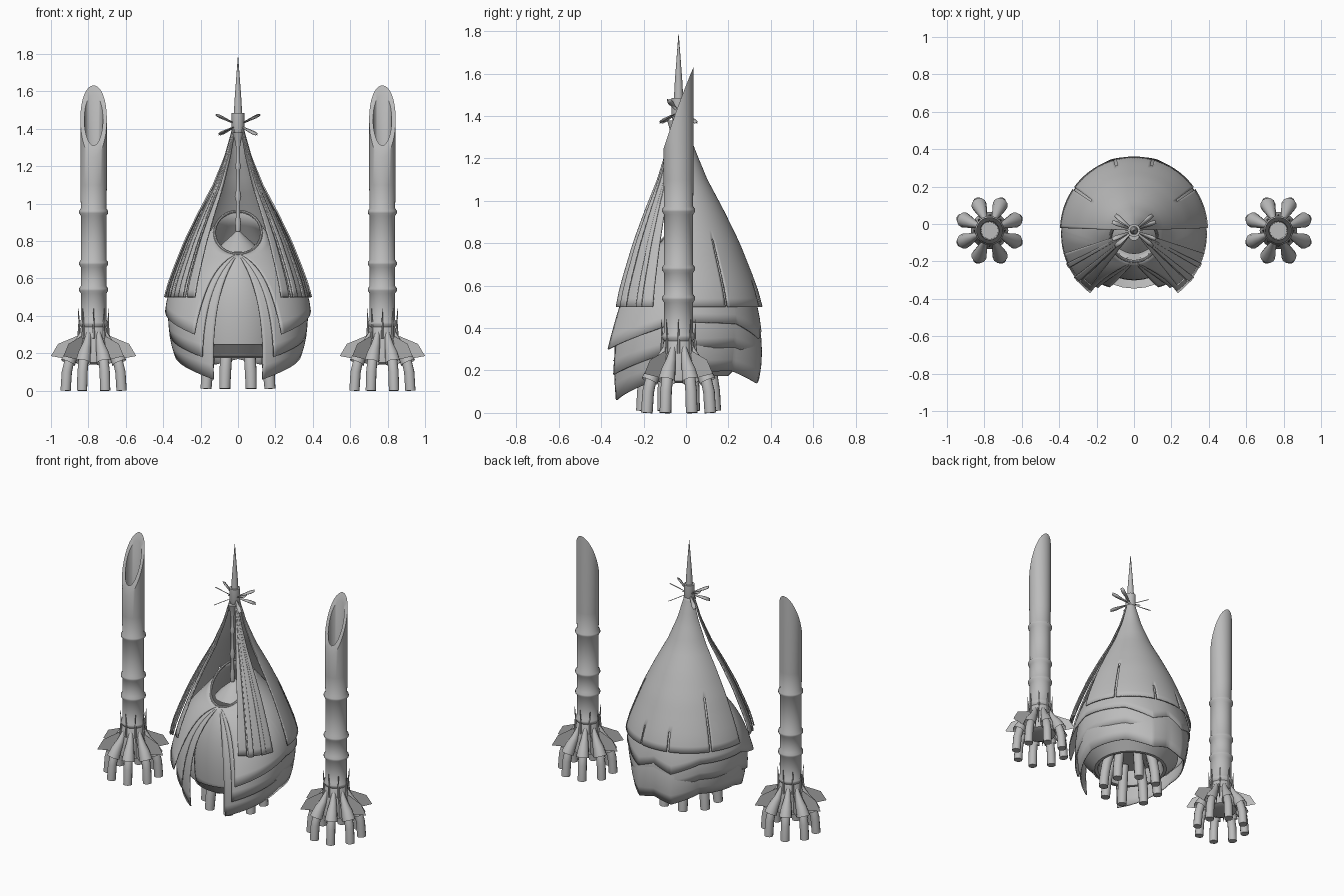
import bpy, bmesh, math
from mathutils import Vector

if "Cube" in bpy.data.objects:
    bpy.data.objects.remove(bpy.data.objects["Cube"])

AX = -0.035  # y of the shared vertical axis
grey = bpy.data.materials.new("stone_grey")
grey.diffuse_color = (0.5, 0.5, 0.5, 1)
grey.use_nodes = True
grey.node_tree.nodes["Principled BSDF"].inputs["Base Color"].default_value = grey.diffuse_color


def loft(name, rows, closed=True, caps=(False, False), solid=0.0, angle=40):
    """Skin a list of equally long point rows."""
    bm = bmesh.new()
    vs = [[bm.verts.new(p) for p in r] for r in rows]
    n = len(rows[0])
    for a, b in zip(vs, vs[1:]):
        for i in range(n if closed else n - 1):
            j = (i + 1) % n
            bm.faces.new((a[i], a[j], b[j], b[i]))
    if caps[0]:
        bm.faces.new(vs[0])
    if caps[1]:
        bm.faces.new(vs[-1])
    bmesh.ops.remove_doubles(bm, verts=bm.verts, dist=1e-5)
    bmesh.ops.recalc_face_normals(bm, faces=bm.faces)
    me = bpy.data.meshes.new(name)
    bm.to_mesh(me)
    bm.free()
    me.materials.append(grey)
    me.shade_smooth()
    me.set_sharp_from_angle(angle=math.radians(angle))
    ob = bpy.data.objects.new(name, me)
    bpy.context.collection.objects.link(ob)
    if solid:
        m = ob.modifiers.new("thickness", 'SOLIDIFY')
        m.thickness = solid
        m.offset = 0
    return ob


def polar(r, deg, z, cx=0.0):
    """Point around the axis; 0 degrees is the front, 90 is +x."""
    a = math.radians(deg)
    return Vector((cx + r * math.sin(a), AX - r * math.cos(a), z))


def tube(name, pts, radii, n=12, caps=(True, True)):
    rows = []
    for i, p in enumerate(pts):
        d = (pts[min(i + 1, len(pts) - 1)] - pts[max(i - 1, 0)]).normalized()
        u = d.cross(Vector((0.31, 0.95, 0.05))).normalized()
        v = d.cross(u)
        rows.append([p + radii[i] * (u * math.cos(2 * math.pi * k / n) + v * math.sin(2 * math.pi * k / n))
                     for k in range(n)])
    return loft(name, rows, True, caps)


def turned(name, profile, cx=0.0, n=32):
    return loft(name, [[polar(r, 360 * k / n, z, cx) for k in range(n)] for r, z in profile])


def interp(knots, x):
    for (x0, *a), (x1, *b) in zip(knots, knots[1:]):
        if x <= x1:
            t = max(0, (x - x0) / (x1 - x0))
            return [p + (q - p) * t for p, q in zip(a, b)]
    return list(knots[-1][1:])


# ---------- side columns ----------
def column(cx):
    n = 32

    def cut(r):  # slanted, slightly hollow mouth
        row = []
        for k in range(n):
            p = polar(r, 360 * k / n, 0, cx)
            t = (p.y - AX + 0.07) / 0.14
            p.z = 1.25 + 0.38 * t + 0.05 * t * (1 - t)
            row.append(p)
        return row
    prof = [(0.075, 0.14), (0.1, 0.15), (0.1, 0.2), (0.08, 0.28), (0.072, 0.33)]
    for z in (0.36, 0.54, 0.68, 0.955):
        prof += [(0.068, z - 0.02), (0.078, z - 0.006), (0.078, z + 0.006), (0.068, z + 0.02)]
    prof += [(0.071, 1.1)]
    rows = [[polar(r, 360 * k / n, z, cx) for k in range(n)] for r, z in prof]
    rows += [cut(0.071), cut(0.05), [polar(0.045, 360 * k / n, 1.12, cx) for k in range(n)]]
    loft("column", rows, True, (True, True))
    for k in range(8):
        a = 22.5 + 45 * k
        P = lambda r, z, d=0: polar(r, a + d, z, cx)
        # hoods over the root legs
        tube("root_hood", [P(0.065, 0.31), P(0.095, 0.245), P(0.125, 0.2), P(0.148, 0.15)],
             [0.012, 0.024, 0.034, 0.041], 12, (True, False))
        tube("root_leg", [P(0.11, 0.21), P(0.14, 0.16), P(0.155, 0.1), P(0.162, 0.0)],
             [0.02, 0.027, 0.028, 0.028])
        # upright thorns
        tube("thorn", [P(0.08, 0.28, 22.5), P(0.077, 0.36, 22.5), P(0.082, 0.44, 22.5)],
             [0.008, 0.005, 0.001], 6)
        # upright blades between the legs
        if k % 4 != 3 and k % 4 != 1 or k % 2 == 0:
            P2 = lambda r, z: polar(r, 45 * k, z, cx)
            if k not in (0, 4):
                loft("root_blade", [[P2(0.07, 0.3), P2(0.19, 0.25)], [P2(0.09, 0.16), P2(0.228, 0.185)]], False)
        elif k % 2:
            P2 = lambda r, z: polar(r, 45 * k, z, cx)
            loft("root_blade", [[P2(0.07, 0.3), P2(0.19, 0.25)], [P2(0.09, 0.16), P2(0.228, 0.185)]], False)


for side in (-1, 1):
    column(0.772 * side)


# ---------- layered body ----------
def neck(deg):  # tilted neck ring
    a = math.radians(deg)
    return Vector((0.125 * math.sin(a), -0.08 - 0.12 * math.cos(a), 0.845 - 0.115 * math.cos(a)))


def tier(name, knots, ctrl, ctrl_z):
    """Shell hanging from the neck; knots give angle, radius and height of the hem."""
    tip, n = knots[0][0], 48
    degs = sorted({tip + (180 - tip) * i / n for i in range(n + 1)} | {k[0] for k in knots})
    degs = degs + [360 - d for d in degs[-2::-1]]
    rows = []
    for s in range(13):
        t, row = s / 12, []
        for d in degs:
            h = d if d <= 180 else 360 - d
            r, z = interp(knots, h)
            top = (h - tip) / (180 - tip) * 180
            A, B = neck(top if d <= 180 else -top), polar(r, d, z)
            C = polar(ctrl * (0.8 + 0.2 * min(1, top / 60)), d, ctrl_z)
            row.append(A * (1 - t) ** 2 + C * 2 * t * (1 - t) + B * t * t)
        rows.append(row)
    loft(name, rows, False, solid=0.008)


tier("upper_skirt", [(35, 0.405, 0.30), (90, 0.385, 0.43), (135, 0.385, 0.42), (162, 0.395, 0.35), (180, 0.385, 0.40)], 0.36, 0.68)
tier("middle_skirt", [(32, 0.36, 0.18), (90, 0.36, 0.30), (135, 0.37, 0.31), (162, 0.39, 0.25), (180, 0.38, 0.29)], 0.42, 0.59)
tier("lower_skirt", [(24, 0.32, 0.06), (90, 0.335, 0.19), (135, 0.345, 0.20), (162, 0.385, 0.14), (180, 0.375, 0.17)], 0.455, 0.52)

# recessed front panel
rows = []
for s in range(13):
    t, row = s / 12, []
    for i in range(-6, 7):
        d = i * 6.5
        A, B, C = neck(i * 1.0), polar(0.25, d, 0.18), polar(0.30, d, 0.55)
        row.append(A * (1 - t) ** 2 + C * 2 * t * (1 - t) + B * t * t)
    rows.append(row)
loft("front_panel", rows, False, solid=0.006)

# neck rim and the peaked dome inside it
tube("neck_rim", [neck(d) for d in range(0, 361, 10)], [0.008] * 37, 8)
turned("inner_dome", [(0.125, 0.74), (0.09, 0.78), (0.045, 0.82), (0.001, 0.86)])
# underside ring and body legs
turned("base_ring", [(0.31, 0.25), (0.25, 0.19), (0.235, 0.175), (0.215, 0.175), (0.205, 0.2), (0.2, 0.28), (0.001, 0.28)])
for k in range(8):
    a = 22.5 + 45 * k
    tube("body_leg", [polar(0.135, a, 0.28), polar(0.165, a, 0.18), polar(0.178, a, 0.1), polar(0.185, a, 0.01)],
         [0.028, 0.032, 0.032, 0.03])

# ---------- cloak ----------
PROFILE = [(0.5, 0.392), (0.57, 0.374), (0.65, 0.345), (0.8, 0.285), (0.95, 0.212), (1.1, 0.132),
           (1.25, 0.07), (1.38, 0.033), (1.42, 0.025)]


def cloak(name, d0, d1, n, slits=(), grow=1.0, bottom=0.5):
    rows = []
    for s in range(24):
        z = bottom + (1.42 - bottom) * s / 23
        r = interp(PROFILE, z)[0] * grow
        rows.append([polar(r, d0 + (d1 - d0) * i / n, z) for i in range(n + 1)])
    ob = loft(name, rows, False, solid=0.008)
    bm = bmesh.new()
    bm.from_mesh(ob.data)
    dead = []
    for f in bm.faces:  # narrow slits rising from the hem
        c = f.calc_center_median()
        deg = math.degrees(math.atan2(c.x, AX - c.y)) % 360
        if any(abs(deg - a) < w and z0 < c.z < z1 for a, w, z0, z1 in slits):
            dead.append(f)
    bmesh.ops.delete(bm, geom=dead, context='FACES')
    bm.to_mesh(ob.data)
    bm.free()


cloak("back_cloak", 92, 268, 88,
      [(125, 1.1, 0.5, 0.8), (235, 1.1, 0.5, 0.8), (165, 1.1, 0.5, 0.62), (195, 1.1, 0.5, 0.62)])
for m in (1, -1):
    cloak("front_flap", m * 46, m * 72, 12)
    # narrow folded strips along the flap
    cloak("flap_fold", m * 47, m * 52, 4, (), 1.03)
    cloak("flap_fold", m * 60, m * 64, 4, (), 1.02)
    cloak("inner_flap", m * 38, m * 47, 5, (), 0.95)

# ---------- spire ----------
turned("spire_socket", [(0.001, 1.36), (0.024, 1.37), (0.034, 1.40), (0.034, 1.485), (0.022, 1.485), (0.018, 1.56),
                        (0.009, 1.68), (0.001, 1.785)], 0, 20)
for k in range(4):  # little leaves around the socket
    for off, z0, z1, L in ((68, 1.43, 1.475, 0.125), (50, 1.41, 1.37, 0.13)):
        a = (off, 180 - off, 180 + off, 360 - off)[k]
        p, q = polar(0.025, a, z0), polar(L, a, z1)
        side = Vector((0, 0, 1)).cross(q - p).normalized() * 0.012 + Vector((0, 0, 0.006))
        mid = p.lerp(q, 0.75)
        loft("spire_leaf", [[p - side * 0.3, p + side * 0.3], [mid - side, mid + side],
                            [q - side * 0.7, q + side * 0.7]], False, solid=0.004)
# hanging beaded rod
beads = [(1.38, 0.03), (1.34, 0.018), (1.30, 0.011), (1.22, 0.011), (1.20, 0.017), (1.18, 0.011), (1.07, 0.011),
         (1.04, 0.018), (1.01, 0.011), (0.93, 0.011), (0.90, 0.016), (0.85, 0.012)]
tube("beaded_rod", [Vector((0, -0.06, z)) for z, r in beads], [r for z, r in beads], 12)
